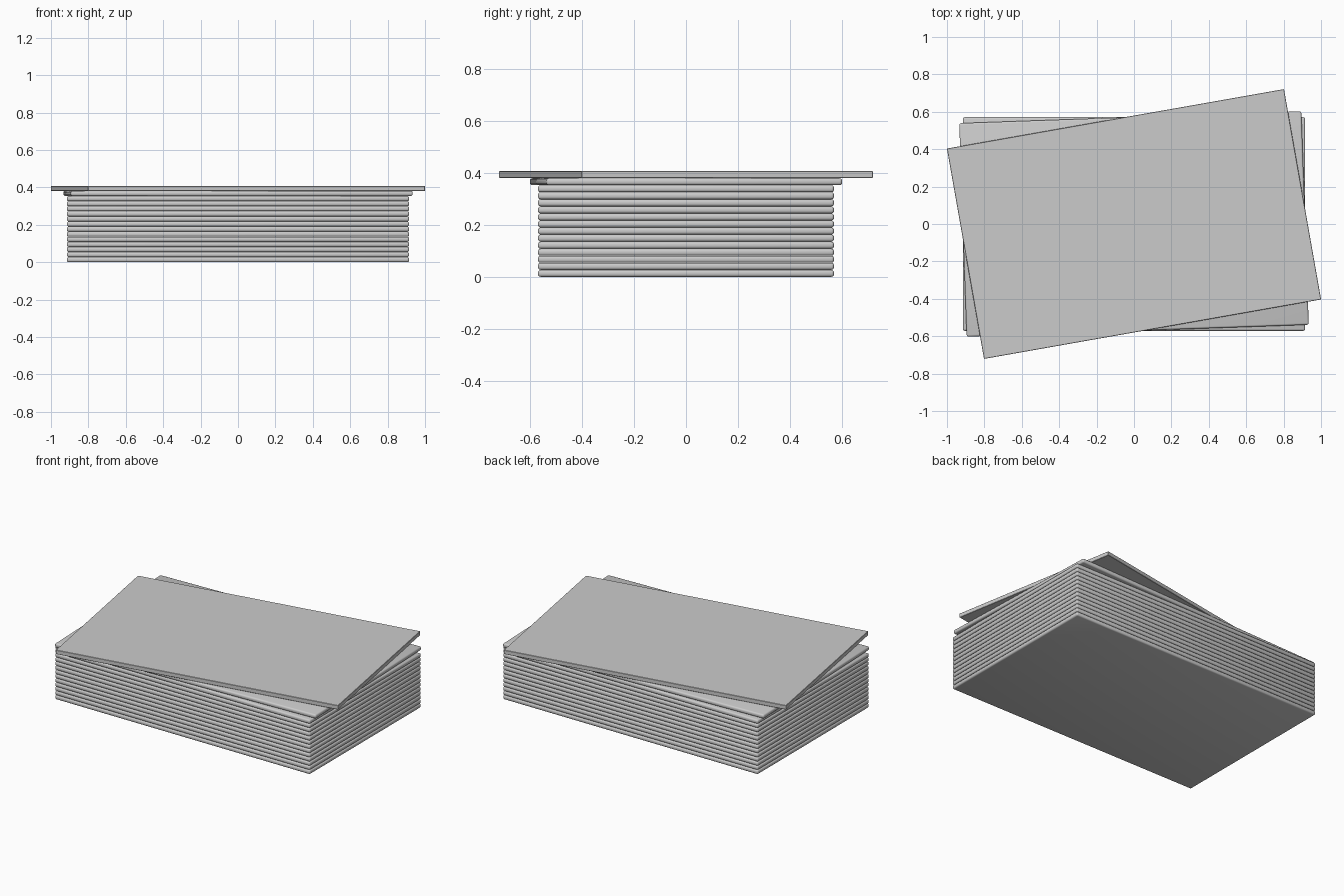
import bpy
from math import radians

if "Cube" in bpy.data.objects:
    bpy.data.objects.remove(bpy.data.objects["Cube"])

LENGTH, WIDTH, PITCH = 1.83, 1.142, 0.0272


def sheet(name, level, angle, bevel, segments):
    """One flat panel with softened edges, resting at its level in the stack."""
    bpy.ops.mesh.primitive_cube_add(size=1, location=(0, 0, (level + 0.5) * PITCH))
    ob = bpy.context.object
    ob.name = name
    ob.scale = (LENGTH, WIDTH, PITCH - 0.0004)
    bpy.ops.object.transform_apply(location=False, rotation=False, scale=True)
    ob.rotation_euler.z = radians(angle)
    if bevel:
        mod = ob.modifiers.new("edge_rounding", "BEVEL")
        mod.width = bevel
        mod.segments = segments
        bpy.ops.object.modifier_apply(modifier=mod.name)
        bpy.ops.object.shade_smooth_by_angle(angle=radians(35))
    return ob


# Thirteen aligned sheets
for i in range(13):
    sheet(f"stacked_sheet_{i + 1}", i, 0, 0.01, 3)

# Slightly turned sheet, then the turned top sheet with crisp edges
sheet("turned_sheet", 13, 2, 0.01, 3)
sheet("top_sheet", 14, 10, 0.002, 1)
